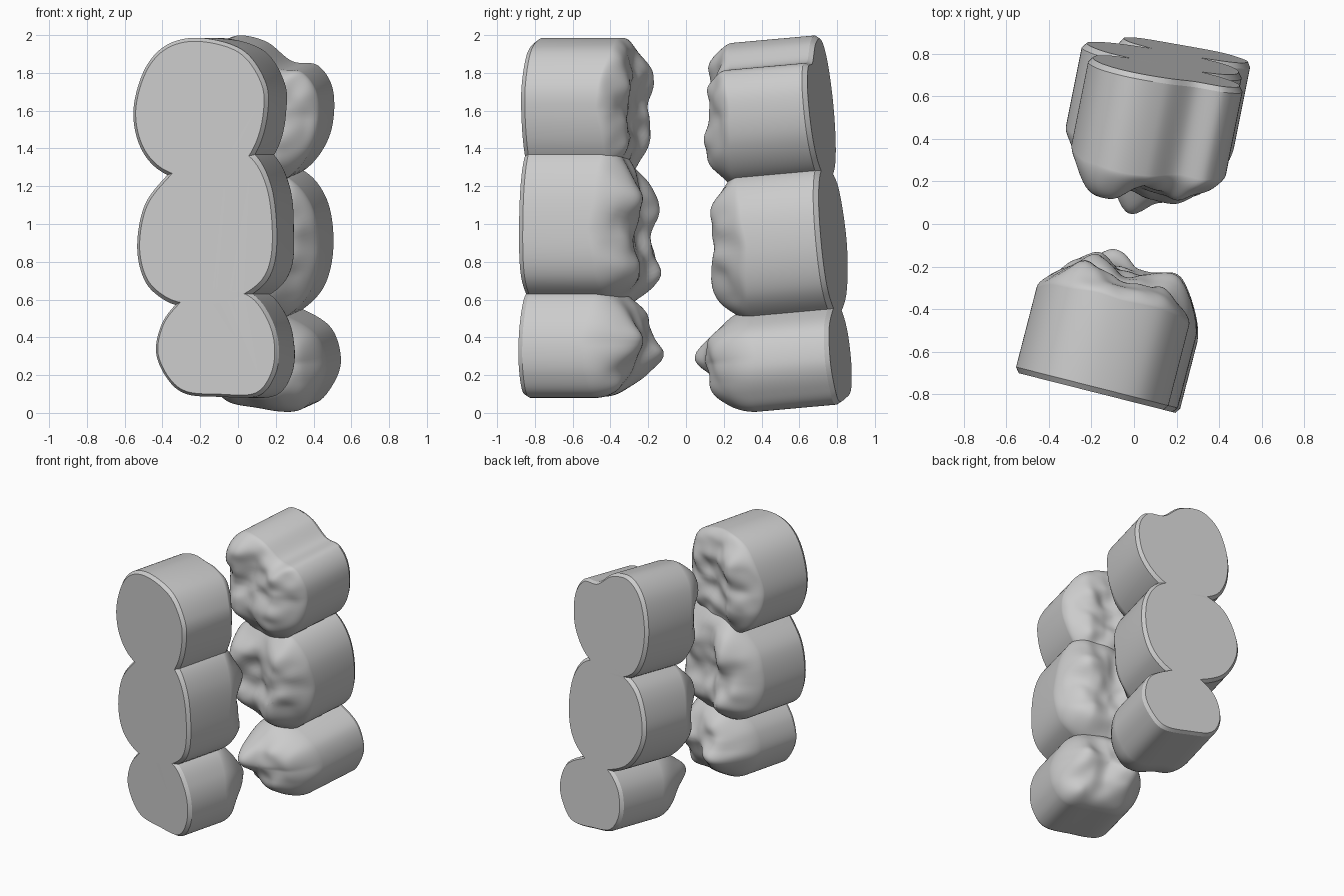
import bpy, bmesh, math
from mathutils import Vector, noise

if "Cube" in bpy.data.objects:
    bpy.data.objects.remove(bpy.data.objects["Cube"])

N = 112                                   # points around each tooth
RINGS = 26                                # rings across the biting surface


def outline(pts, n):
    """Closed Catmull-Rom curve through the points, n samples."""
    p = [Vector(q) for q in pts]
    m, out = len(p), []
    for k in range(n):
        f = k * m / n
        i, t = int(f), f - int(f)
        a, b, c, d = (p[(i + j) % m] for j in (-1, 0, 1, 2))
        out.append(0.5 * (2*b + (c - a)*t + (2*a - 5*b + 4*c - d)*t*t
                          + (3*b - a - 3*c + d)*t**3))
    return out


def tooth(name, frame, center, pts, rim, base, cusps):
    """Extruded outline: flat base, straight wall, cusped biting surface."""
    y0, a, b, d = frame
    c = Vector(center)
    ring = outline(pts, N)
    xs = max(abs(q.x - c.x) for q in ring)
    zs = max(abs(q.y - c.y) for q in ring)

    def place(q, t):
        return Vector((q.x, y0 + a*q.x + b*q.y, q.y)) + d * t

    def height(q, s):
        u = Vector(((q.x - c.x)/xs, (q.y - c.y)/zs))
        edge = rim + 0.05*abs(u.y)*s + 0.012*noise.noise(Vector((q.x*7, q.y*7, rim)))
        lump = base + sum(h*math.exp(-((u.x-cx)**2 + (u.y-cz)**2)/0.18) for cx, cz, h in cusps)
        lump += 0.03*noise.noise(Vector((q.x*9, q.y*9, 3.7)))
        return edge + lump * max(0, 1 - s**4)**0.6

    bm = bmesh.new()
    loops = []
    for s, t in ((0.95, 0), (1, 0.025)):                       # chamfered base edge
        loops.append([bm.verts.new(place(c + (q-c)*s, t)) for q in ring])
    for k in range(RINGS):                                     # biting surface
        s = math.sin(math.pi/2 * (1 - k/RINGS))
        loops.append([bm.verts.new(place(c + (q-c)*s, height(c + (q-c)*s, s))) for q in ring])
    bm.faces.new(loops[0])
    for l0, l1 in zip(loops, loops[1:]):
        for i in range(N):
            j = (i + 1) % N
            bm.faces.new((l0[i], l0[j], l1[j], l1[i]))
    tip = bm.verts.new(place(c, height(c, 0)))
    for i in range(N):
        bm.faces.new((loops[-1][i], loops[-1][(i+1) % N], tip))
    bmesh.ops.recalc_face_normals(bm, faces=bm.faces[:])
    me = bpy.data.meshes.new(name)
    bm.to_mesh(me)
    bm.free()
    ob = bpy.data.objects.new(name, me)
    bpy.context.collection.objects.link(ob)
    return ob


def block(name, frame, teeth):
    """Three teeth fused into one block."""
    obs = [tooth(f"{name}_tooth_{i}", frame, *t) for i, t in enumerate(teeth)]
    main = obs[0]
    bpy.ops.object.select_all(action='DESELECT')
    main.select_set(True)
    bpy.context.view_layer.objects.active = main
    for o in obs[1:]:
        m = main.modifiers.new("fuse", 'BOOLEAN')
        m.operation, m.solver, m.object = 'UNION', 'EXACT', o
        bpy.ops.object.modifier_apply(modifier=m.name)
        bpy.data.objects.remove(o)
    main.name = name
    bpy.ops.object.shade_smooth_by_angle(angle=math.radians(25))


# frame: base plane y = y0 + a*x + b*z, and the direction the teeth point
front = (-0.838, -0.253, 0, Vector((0.25, 0.97, 0)).normalized())
back = (0.89, -0.19, -0.09, -Vector((0.2, 1, 0.09)).normalized())

block("front_tooth_block", front, [
    ((-0.19, 1.61), [(-.2, 1.985), (-.38, 1.95), (-.5, 1.82), (-.56, 1.6), (-.52, 1.4), (-.4, 1.27),
                     (-.2, 1.22), (0, 1.28), (.1, 1.4), (.15, 1.58), (.14, 1.75), (.02, 1.92)],
     .41, .07, [(-.5, .5, .1), (-.55, -.3, .1), (.5, .5, .07), (.5, -.35, .07)]),
    ((-0.16, .96), [(-.38, 1.26), (-.5, 1.1), (-.54, .88), (-.5, .7), (-.4, .6), (-.28, .56), (-.1, .56),
                    (.07, .63), (.17, .74), (.2, .93), (.17, 1.2), (.07, 1.38), (-.1, 1.42), (-.27, 1.36)],
     .38, .12, [(-.5, .4, .14), (-.5, -.5, .14), (.5, .45, .12), (.5, -.45, .12)]),
    ((-0.12, .37), [(-.33, .58), (-.41, .47), (-.44, .32), (-.38, .18), (-.28, .1), (-.1, .085), (.1, .09),
                    (.19, .2), (.21, .35), (.17, .5), (.07, .63), (-.1, .67), (-.24, .65)],
     .33, .2, [(-.45, -.2, .14), (.5, .05, .1), (-.3, .5, .05)]),
])

block("back_tooth_block", back, [
    ((.14, 1.62), [(-.02, 1.995), (.15, 1.97), (.29, 1.865), (.43, 1.84), (.51, 1.7), (.49, 1.47), (.36, 1.29),
                   (.15, 1.22), (-.07, 1.27), (-.18, 1.42), (-.21, 1.65), (-.15, 1.88)],
     .42, .08, [(-.55, .6, .15), (-.5, -.35, .14), (.45, .3, .07), (.4, -.45, .12)]),
    ((.13, .91), [(.36, 1.28), (.48, 1.12), (.51, .88), (.46, .67), (.33, .54), (.2, .51), (.07, .53),
                  (-.1, .62), (-.21, .78), (-.24, .95), (-.18, 1.15), (-.07, 1.26), (.15, 1.33)],
     .4, .09, [(-.5, .4, .14), (-.5, -.4, .14), (.5, .45, .11), (.55, -.05, .08), (.35, -.55, .12)]),
    ((.25, .32), [(.35, .55), (.5, .45), (.55, .28), (.5, .14), (.4, .05), (.2, .065), (.02, .11),
                  (-.06, .25), (-.04, .42), (.06, .54), (.2, .59)],
     .4, .22, [(-.35, .15, .18), (.45, .3, .07), (.2, -.5, .07)]),
])
